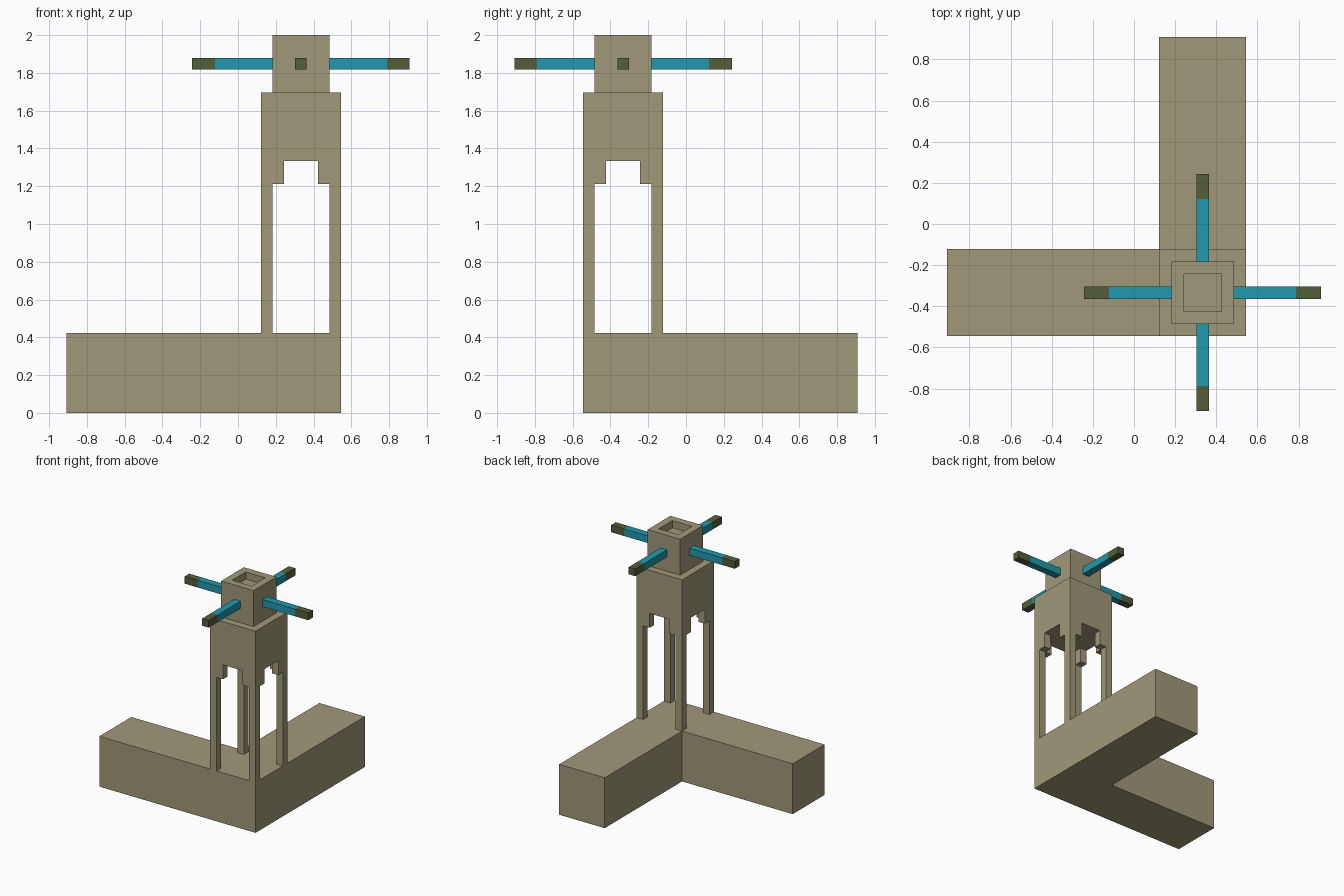
import bpy, bmesh, math
from mathutils import Matrix, Vector

if "Cube" in bpy.data.objects:
    bpy.data.objects.remove(bpy.data.objects["Cube"])

U = 2 / 33                          # one grid block
AXIS = Vector((5.5, -5.5, 0))       # tower axis, in blocks


def paint(name, rgb):
    m = bpy.data.materials.new(name)
    lin = [((c / 255 + 0.055) / 1.055) ** 2.4 for c in rgb]
    m.diffuse_color = (*lin, 1)
    m.use_nodes = True
    m.node_tree.nodes["Principled BSDF"].inputs["Base Color"].default_value = m.diffuse_color
    return m


STONE = paint("khaki_stone", (160, 153, 121))
TEAL = paint("teal", (32, 152, 172))
OLIVE = paint("dark_olive", (84, 94, 58))


def finish(name, bm, mat, offset=AXIS):
    """Scale from blocks to units and link as an object."""
    bmesh.ops.recalc_face_normals(bm, faces=bm.faces)
    bmesh.ops.transform(bm, matrix=Matrix.Scale(U, 4) @ Matrix.Translation(offset), verts=bm.verts)
    me = bpy.data.meshes.new(name)
    bm.to_mesh(me)
    bm.free()
    me.materials.append(mat)
    ob = bpy.data.objects.new(name, me)
    bpy.context.collection.objects.link(ob)
    return ob


def box(lo, hi):
    bm = bmesh.new()
    bmesh.ops.create_cube(bm, size=1)
    for v in bm.verts:
        v.co = [a if c < 0 else b for a, b, c in zip(lo, hi, v.co)]
    return bm


# L-shaped base, extruded from its plan
bm = bmesh.new()
plan = [(-15, -9), (9, -9), (9, 15), (2, 15), (2, -2), (-15, -2)]
floor = bm.faces.new([bm.verts.new((x, y, 0)) for x, y in plan])
top = bmesh.ops.extrude_face_region(bm, geom=[floor], use_keep_orig=True)["geom"]
bmesh.ops.translate(bm, vec=(0, 0, 7), verts=[g for g in top if isinstance(g, bmesh.types.BMVert)])
finish("base", bm, STONE, Vector())

# Tower: one arched wall turned to four sides, open corners closed afterwards
arch = [(-2.5, 7), (-2.5, 20), (-1.5, 20), (-1.5, 22), (1.5, 22), (1.5, 20), (2.5, 20), (2.5, 7)]
outline = arch + [(3.5, 7), (3.5, 28), (-3.5, 28), (-3.5, 7)]
bm = bmesh.new()
for k in range(4):
    turn = Matrix.Rotation(k * math.pi / 2, 3, 'Z')

    def face(pts):
        bm.faces.new([bm.verts.new(turn @ Vector(p)) for p in pts])

    face([(x, -3.5, z) for x, z in outline])                    # outer side
    for (x0, z0), (x1, z1) in zip(arch, arch[1:]):              # opening reveals
        face([(x0, -3.5, z0), (x1, -3.5, z1), (x1, -2.5, z1), (x0, -2.5, z0)])
    for s in (-1, 1):                                           # inside of the corner brackets
        face([(s * x, -2.5, z) for x, z in ((2.5, 20), (1.5, 20), (1.5, 22), (2.5, 22))])
bmesh.ops.remove_doubles(bm, verts=bm.verts, dist=0.001)
bmesh.ops.holes_fill(bm, edges=[e for e in bm.edges if e.is_boundary], sides=0)
finish("tower", bm, STONE)

# Head with a sunken top
bm = box((-2.5, -2.5, 28), (2.5, 2.5, 33))
bm.normal_update()
lid = max(bm.faces, key=lambda f: f.calc_center_median().z)
bmesh.ops.inset_region(bm, faces=[lid], thickness=1, use_even_offset=True)
sunk = bmesh.ops.extrude_discrete_faces(bm, faces=[lid])["faces"][0]
bmesh.ops.translate(bm, vec=(0, 0, -1), verts=sunk.verts)
finish("head", bm, STONE)

# Four rods with dark tips
for k, side in enumerate(("right", "back", "left", "front")):
    turn = Matrix.Rotation(k * math.pi / 2, 4, 'Z')
    for part, a, b, mat in (("rod", 2.5, 7.5, TEAL), ("rod_tip", 7.5, 9.5, OLIVE)):
        bm = box((a, -0.5, 30), (b, 0.5, 31))
        bmesh.ops.transform(bm, matrix=turn, verts=bm.verts)
        finish(f"{side}_{part}", bm, mat)
